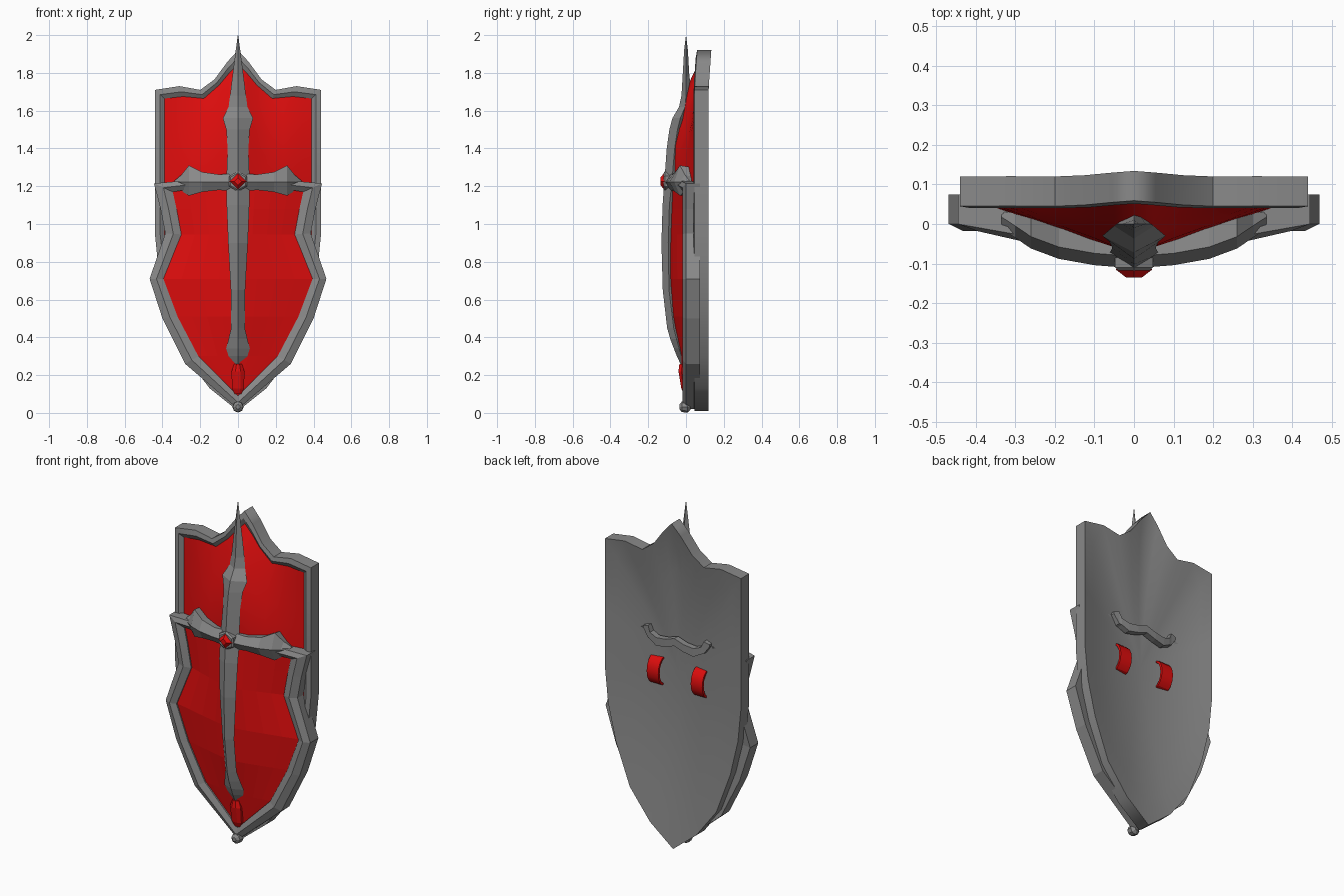
import bpy, bmesh, math

if "Cube" in bpy.data.objects:
    bpy.data.objects.remove(bpy.data.objects["Cube"])


def material(name, rgb):
    m = bpy.data.materials.new(name)
    m.diffuse_color = (*rgb, 1)
    m.use_nodes = True
    m.node_tree.nodes["Principled BSDF"].inputs["Base Color"].default_value = m.diffuse_color
    return m


STEEL = material("steel grey", (0.25, 0.25, 0.25))
RED = material("deep red", (0.74, 0.004, 0.004))


def loft(name, sections, mat, ring=False, mirror=False, front=False, smooth=False):
    """Skin a row of equal-length point lists; ring closes and caps each section."""
    bm = bmesh.new()
    rows = [[bm.verts.new(p) for p in s] for s in sections]
    n = len(rows[0])
    for a, b in zip(rows, rows[1:]):
        for i in range(n if ring else n - 1):
            j = (i + 1) % n
            bm.faces.new((a[i], a[j], b[j], b[i]))
    if ring:
        bm.faces.new(rows[0])
        bm.faces.new(rows[-1])
    bmesh.ops.remove_doubles(bm, verts=bm.verts, dist=0.0005)
    bmesh.ops.recalc_face_normals(bm, faces=bm.faces)
    if front and sum(f.normal.y * f.calc_area() for f in bm.faces) > 0:
        bmesh.ops.reverse_faces(bm, faces=bm.faces)
    me = bpy.data.meshes.new(name)
    bm.to_mesh(me)
    bm.free()
    me.materials.append(mat)
    ob = bpy.data.objects.new(name, me)
    bpy.context.collection.objects.link(ob)
    if mirror:
        ob.modifiers.new("mirror", "MIRROR").use_clip = True
    if smooth:
        bpy.ops.object.select_all(action="DESELECT")
        ob.select_set(True)
        bpy.context.view_layer.objects.active = ob
        bpy.ops.object.shade_smooth_by_angle(angle=math.radians(25))
    return ob


def interp(table, v):
    """Piecewise linear lookup in a table sorted by its first value."""
    for (a, ya), (b, yb) in zip(table, table[1:]):
        if v <= b:
            return ya + (yb - ya) * (v - a) / (b - a)
    return table[-1][1]


# Back plate: moulded rim, side wall and hollow back
outer = [(0, 1.92), (.055, 1.86), (.125, 1.765), (.2, 1.71), (.31, 1.73), (.44, 1.71),
         (.44, 1.3), (.44, .95), (.42, .75), (.37, .54), (.28, .3), (.15, .13), (0, .01)]
inner = [(0, 1.84), (.05, 1.79), (.1, 1.73), (.18, 1.66), (.29, 1.67), (.385, 1.66),
         (.385, 1.3), (.385, .95), (.36, .75), (.32, .55), (.23, .32), (.12, .17), (0, .08)]
middle = [((a + c) / 2, (b + d) / 2) for (a, b), (c, d) in zip(outer, inner)]


def lean(z):
    return .07 * max(0, z - 1.72)


rings = [[(x, y + lean(z), z) for x, z in line] for line, y in
         ((inner, .075), (inner, .058), (middle, .04), (outer, .045), (outer, .12))]
for s, y in ((.85, .103), (.7, .087), (.5, .07), (.25, .056), (0, .052)):
    rings.append([(x * s, y, 1 + (z - 1) * s) for x, z in outer])
loft("back_plate", rings, STEEL, mirror=True, smooth=True)

# Upper red field, swelling towards the centre
top_line = inner[:6]
cols = []
for x in (0, .05, .1, .18, .24, .29, .34, .39):
    top = interp(top_line, x) + .005
    col = []
    for k in range(9):
        z = .8 + (top - .8) * k / 8
        swell = min(1, (top - z) / .38) ** .8
        col.append((x, .055 - .13 * (1 - x / .39) * swell + lean(z), z))
    cols.append(col)
loft("upper_field", cols, RED, mirror=True, front=True, smooth=True)

# Lower frame strip with a ridged front
f_out = [(.22, 1.235), (.445, 1.215), (.41, 1.08), (.385, .95), (.468, .71),
         (.40, .5), (.28, .26), (0, .02)]
f_in = [(.22, 1.19), (.345, 1.17), (.325, 1.08), (.30, .945), (.395, .71),
        (.32, .51), (.21, .3), (0, .09)]
sections = []
for i, ((a, b), (c, d)) in enumerate(zip(f_out, f_in)):
    y = -.04 if i == 0 else 0
    sections.append([(a, .075, b), (a, y, b), ((a + c) / 2, y - .018, (b + d) / 2),
                     (c, y - .005, d), (c, .06, d)])
loft("lower_frame", sections, STEEL, ring=True, mirror=True)

# Lower red field, ridged along the centre line
depth = [(.09, .005), (.3, -.03), (.51, -.072), (.71, -.087), (.95, -.09), (1.2, -.08)]
rows = []
for x, z in [(.35, 1.2)] + f_in[1:]:
    c = interp(depth, z)
    rows.append([((x + .005) * t if z > .1 else 0, c + (.004 - c) * t ** 1.15, z)
                 for t in (0, .25, .5, .75, 1)])
loft("lower_field", rows, RED, mirror=True, front=True)

# Upright of the cross: (z, half width, ridge y, edge y, back y)
upright = [(2.0, .001, 0, 0, 0), (1.92, .012, -.01, 0, .01), (1.78, .03, -.018, 0, .018),
           (1.68, .042, -.024, 0, .04), (1.62, .05, -.037, -.005, .04),
           (1.56, .08, -.072, -.03, .03), (1.5, .062, -.088, -.045, .02),
           (1.4, .055, -.102, -.06, .0), (1.22, .062, -.115, -.075, 0),
           (1.1, .06, -.124, -.088, -.02), (.9, .052, -.13, -.094, -.04),
           (.65, .038, -.123, -.09, -.04), (.45, .036, -.1, -.065, -.02),
           (.39, .05, -.083, -.05, 0), (.34, .063, -.064, -.036, .01),
           (.3, .05, -.048, -.024, .02), (.25, .015, -.025, -.01, .02)]
loft("cross_upright", [[(-w, e, z), (0, r, z), (w, e, z), (0, b, z)]
                       for z, w, r, e, b in upright], STEEL, ring=True)

# Arms of the cross: (x, low z, high z, ridge y)
arms = [(0.0, 1.17, 1.27, -.112), (.1, 1.18, 1.262, -.104), (.19, 1.17, 1.275, -.088),
        (.26, 1.15, 1.31, -.062), (.3, 1.175, 1.26, -.035), (.335, 1.2, 1.23, -.012)]
arm = loft("cross_arms", [[(x, y + .03, lo), (x, y, 1.222), (x, y + .03, hi),
                           (x, .03, hi - .01), (x, .03, lo + .01)] for x, lo, hi, y in arms],
           STEEL, ring=True, mirror=True)


def stud(name, cx, cz, sides, layers, mat, turn=0):
    """Faceted boss facing the front, from (y, radius) layers."""
    loft(name, [[(cx + r * math.cos(turn + math.tau * i / sides), y,
                  cz + r * math.sin(turn + math.tau * i / sides)) for i in range(sides)]
                for y, r in layers], mat, ring=True)


# Centre jewel in its collar
stud("jewel_collar", 0, 1.226, 6, ((-.07, .055), (-.11, .055), (-.118, .045)), STEEL, math.pi / 6)
stud("centre_jewel", 0, 1.226, 4, ((-.1, .036), (-.115, .046), (-.135, .02)), RED)

# Long jewel below the cross and the knob at the point
loft("point_jewel", [[(-w, 0, z), (-w, -d * .6, z), (-w * .4, -d, z), (w * .4, -d, z),
                      (w, -d * .6, z), (w, 0, z)] for z, w, d in
                     ((.1, .018, .012), (.13, .032, .025), (.22, .034, .04), (.26, .02, .035))],
     RED, ring=True)
stud("point_knob", 0, .032, 8, ((-.035, .012), (-.022, .028), (.008, .03), (.025, .014)), STEEL)

# Wavy hand grip on the back: (x, centre z, half height, outer y)
grip = [(0, 1.215, .022, .108), (.06, 1.195, .022, .108), (.12, 1.185, .024, .104),
        (.165, 1.205, .02, .098), (.18, 1.225, .036, .094), (.215, 1.245, .006, .09)]
loft("hand_grip", [[(x, y, z - h), (x, y, z + h), (x, y - .035, z + h), (x, y - .035, z - h)]
                   for x, z, h, y in grip], STEEL, ring=True, mirror=True)

# Pair of arched arm straps
arc = []
for k in range(9):
    a = math.pi * k / 8
    y, z = .052 + .055 * math.sin(a), 1.0 - .082 * math.cos(a)
    yi, zi = .045 + .048 * math.sin(a), 1.0 - .074 * math.cos(a)
    arc.append([(.105, y, z), (.18, y, z), (.18, yi, zi), (.105, yi, zi)])
loft("arm_straps", arc, RED, ring=True, mirror=True, smooth=True)
